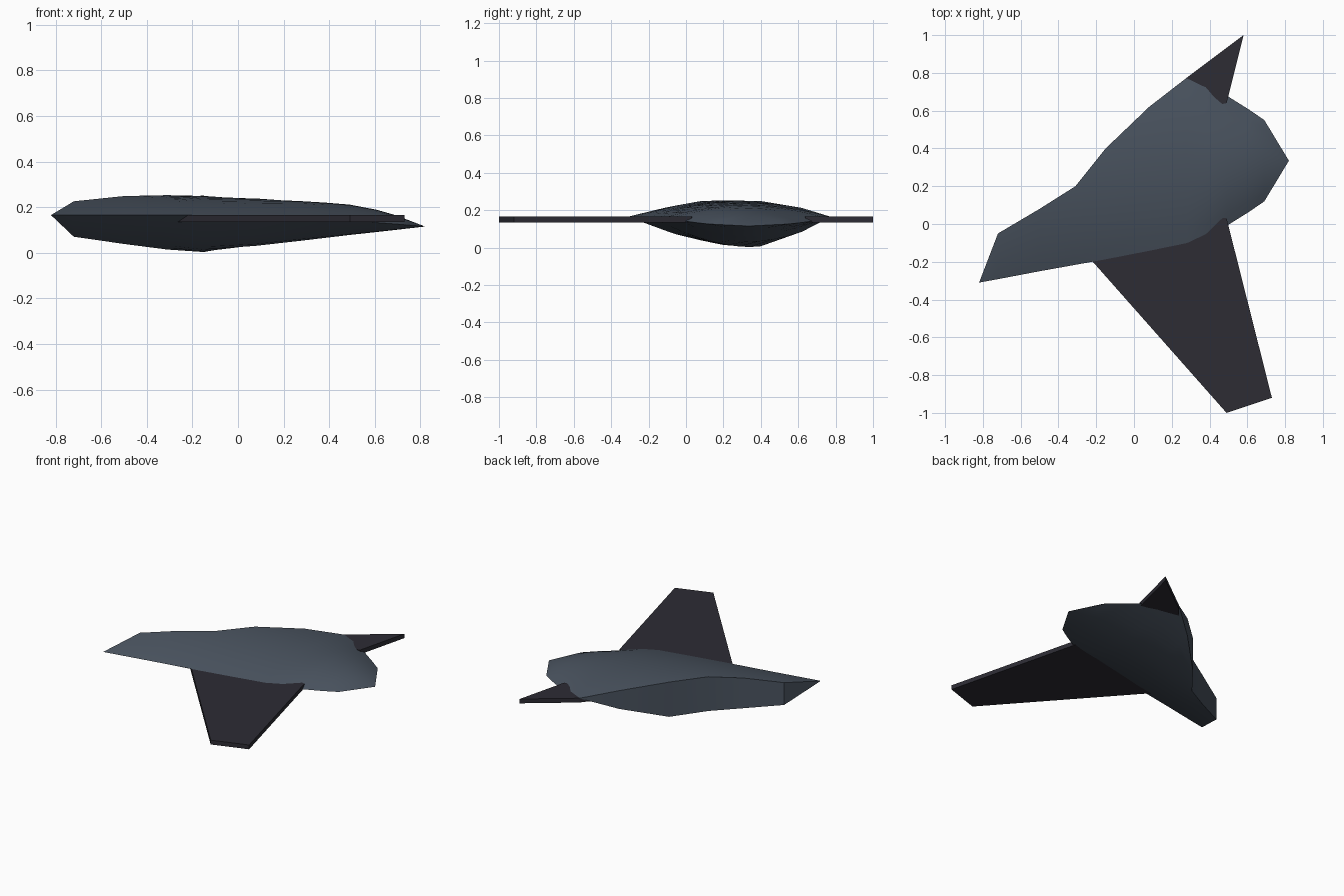
import bpy, bmesh

if "Cube" in bpy.data.objects:
    bpy.data.objects.remove(bpy.data.objects["Cube"])

def material(name, rgb):
    m = bpy.data.materials.new(name)
    m.diffuse_color = (*rgb, 1)
    m.use_nodes = True
    m.node_tree.nodes["Principled BSDF"].inputs["Base Color"].default_value = m.diffuse_color
    return m

slate = material("slate_blue_grey", (0.068, 0.087, 0.115))
charcoal = material("dark_charcoal", (0.026, 0.025, 0.034))

AXIS = 0.335   # hull symmetry line in y
N = 10         # points across each section

def finish(bm, name, mat, smooth):
    bmesh.ops.remove_doubles(bm, verts=bm.verts, dist=0.0008)
    bmesh.ops.recalc_face_normals(bm, faces=bm.faces)
    me = bpy.data.meshes.new(name)
    bm.to_mesh(me)
    bm.free()
    me.materials.append(mat)
    ob = bpy.data.objects.new(name, me)
    bpy.context.collection.objects.link(ob)
    if smooth:
        bpy.ops.object.select_all(action='DESELECT')
        ob.select_set(True)
        bpy.context.view_layer.objects.active = ob
        bpy.ops.object.shade_smooth_by_angle(angle=0.5)
    return ob

# Hull stations: x, front rim y, back y (cut wall or rim), rim z, crest z, keel z
stations = [
    (-0.82, -0.31, -0.31, 0.165, 0.260, 0.000),
    (-0.72, -0.292, -0.05, 0.165, 0.262, 0.000),
    (-0.50, -0.25, 0.08, 0.165, 0.268, 0.000),
    (-0.31, -0.216, 0.20, 0.165, 0.258, 0.000),
    (-0.15, -0.187, 0.40, 0.165, 0.250, 0.003),
    (0.08, -0.142, 0.62, 0.165, 0.238, 0.030),
    (0.28, -0.105, 0.775, 0.164, 0.226, 0.053),
    (0.38, -0.08, 0.75, 0.158, 0.220, 0.065),
    (0.49, -0.01, 0.68, 0.142, 0.211, 0.078),
    (0.61, 0.065, 0.605, 0.132, 0.188, 0.091),
    (0.69, 0.12, 0.55, 0.126, 0.165, 0.100),
    (0.82, 0.335, 0.335, 0.115, 0.115, 0.115),
]

def section(x, y0, y1, rim, crest, keel):
    half = max(AXIS - y0, 1e-4)
    top, bottom = [], []
    for i in range(N + 1):
        y = y0 + (y1 - y0) * i / N
        r = min(abs(y - AXIS) / half, 1)
        if r > 0.97:
            r = 1
        top.append((x, y, rim + (crest - rim) * (1 - r ** 2)))
        bottom.append((x, y, rim - (rim - keel) * (1 - r ** 1.75)))
    return top + bottom[::-1]

# Hull: loft of domed sections, sliced on the back left side
bm = bmesh.new()
rings = [[bm.verts.new(p) for p in section(*s)] for s in stations]
for a, b in zip(rings, rings[1:]):
    n = len(a)
    for i in range(n):
        j = (i + 1) % n
        bm.faces.new((a[i], a[j], b[j], b[i]))
finish(bm, "hull", slate, True)

# Wings: flat plates
def plate(name, outline, z0=0.135, z1=0.165):
    bm = bmesh.new()
    f = bm.faces.new([bm.verts.new((x, y, z0)) for x, y in outline])
    ext = bmesh.ops.extrude_face_region(bm, geom=[f])
    bmesh.ops.translate(bm, vec=(0, 0, z1 - z0),
                        verts=[v for v in ext["geom"] if isinstance(v, bmesh.types.BMVert)])
    return finish(bm, name, charcoal, False)

plate("front_wing", [(0.73, -0.92), (0.49, -1.0), (-0.28, -0.13), (0.0, 0.1), (0.49, 0.03)])
plate("rear_wing_stub", [(0.28, 0.775), (0.58, 1.0), (0.49, 0.64), (0.3, 0.6), (0.15, 0.62)])
